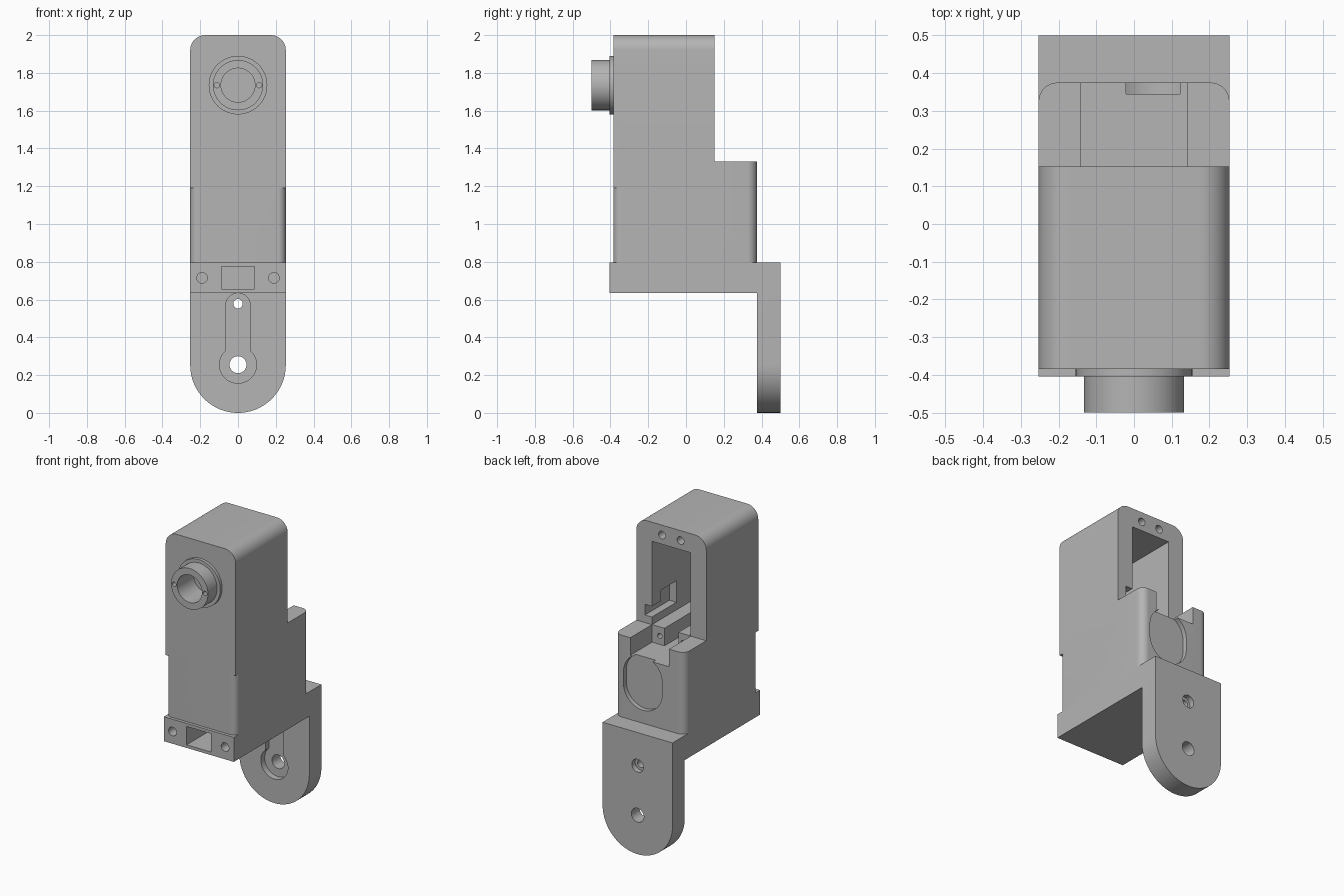
import bpy, bmesh, math
from mathutils import Vector

if "Cube" in bpy.data.objects:
    bpy.data.objects.remove(bpy.data.objects["Cube"])

grey = bpy.data.materials.new("plain_grey")
grey.use_nodes = True
grey.diffuse_color = (0.46, 0.46, 0.46, 1)
grey.node_tree.nodes["Principled BSDF"].inputs["Base Color"].default_value = grey.diffuse_color


def rounded(u0, v0, u1, v1, radii=(0, 0, 0, 0), steps=12):
    """Rectangle outline; radii run counter-clockwise from the lower left."""
    signs = ((1, 1), (-1, 1), (-1, -1), (1, -1))
    corners = ((u0, v0), (u1, v0), (u1, v1), (u0, v1))
    pts = []
    for i, ((u, v), (su, sv), r) in enumerate(zip(corners, signs, radii)):
        if r == 0:
            pts.append((u, v))
            continue
        for k in range(steps + 1):
            a = math.pi + (i + k / steps) * math.pi / 2
            pts.append((u + su * r + r * math.cos(a), v + sv * r + r * math.sin(a)))
    return pts


def circle(u, v, r):
    return rounded(u - r, v - r, u + r, v + r, (r,) * 4)


def prism(name, pts, axis, a, b):
    """Extrude an outline along y (outline in x, z) or z (outline in x, y)."""
    bm = bmesh.new()
    place = (lambda u, v: Vector((u, a, v))) if axis == "y" else (lambda u, v: Vector((u, v, a)))
    verts = [bm.verts.new(place(u, v)) for u, v in pts]
    bmesh.ops.remove_doubles(bm, verts=verts, dist=1e-5)
    face = bm.faces.new([v for v in verts if v.is_valid])
    out = bmesh.ops.extrude_face_region(bm, geom=[face])
    shift = Vector((0, b - a, 0)) if axis == "y" else Vector((0, 0, b - a))
    bmesh.ops.translate(bm, vec=shift, verts=[g for g in out["geom"] if isinstance(g, bmesh.types.BMVert)])
    bmesh.ops.recalc_face_normals(bm, faces=bm.faces)
    mesh = bpy.data.meshes.new(name)
    bm.to_mesh(mesh)
    bm.free()
    mesh.materials.append(grey)
    obj = bpy.data.objects.new(name, mesh)
    bpy.context.collection.objects.link(obj)
    return obj


def combine(obj, operation, pts, axis, a, b):
    """Join or cut with a temporary prism."""
    tool = prism("helper", pts, axis, a, b)
    tool.hide_render = True
    mod = obj.modifiers.new(operation.lower(), "BOOLEAN")
    mod.operation, mod.solver, mod.object = operation, "EXACT", tool
    bpy.context.view_layer.objects.active = obj
    bpy.ops.object.modifier_apply(modifier=mod.name)
    bpy.data.objects.remove(tool)


def cut(obj, pts, axis, a, b):
    combine(obj, "DIFFERENCE", pts, axis, a, b)


W = 0.253       # half width of the whole body
FRONT = -0.385  # front face of the housing
SLOT = 0.14     # half width of the rear opening

# Housing: tall upper box joined to the deeper lower box
housing = prism("housing", rounded(-W, 1.19, W, 2, (0, 0, 0.08, 0.08)), "y", FRONT, 0.152)
combine(housing, "UNION", rounded(-W, FRONT, W, 0.375, (0.04, 0.04, 0.05, 0.05)), "z", 0.79, 1.33)

# Rear cavity, step slot, and channel between the two inner ledges
cut(housing, rounded(-SLOT, 1.33, SLOT, 1.875), "y", -0.3, 0.45)
cut(housing, rounded(-SLOT, 1.215, SLOT, 1.4), "y", 0.15, 0.45)
cut(housing, rounded(-0.05, 1.215, 0.05, 1.4), "y", -0.3, 0.3)
# Side notch in the cavity wall
cut(housing, rounded(0.1, 1.38, 0.19, 1.45), "y", -0.1, 0.3)
cut(housing, rounded(0.1, 1.4, 0.19, 1.52), "y", -0.1, 0.06)
# Screw holes in the rim and ledges
for side in (-1, 1):
    cut(housing, circle(side * 0.067, 1.935, 0.025), "y", 0.0, 0.3)
    cut(housing, circle(side * 0.085, 1.27, 0.016), "y", 0.05, 0.2)
# Oval recess on the lower back
cut(housing, rounded(-0.09, 0.88, 0.19, 1.235, (0.14,) * 4), "y", 0.345, 0.45)
# Lens bore entering the front wall
cut(housing, circle(0, 1.735, 0.09), "y", -0.6, -0.33)

# Lens mount: flange and barrel with a bore and two pin holes
lens = prism("lens_barrel", circle(0, 1.735, 0.133), "y", -0.5, FRONT)
combine(lens, "UNION", circle(0, 1.735, 0.155), "y", -0.405, FRONT)
cut(lens, circle(0, 1.735, 0.09), "y", -0.6, -0.3)
for side in (-1, 1):
    cut(lens, circle(side * 0.112, 1.735, 0.014), "y", -0.6, -0.45)

# Base and hanging mounting tab in one piece
mount = prism("base_and_mounting_tab", rounded(-W, 0, W, 0.795, (W, W, 0, 0), 20), "y", 0.375, 0.5)
combine(mount, "UNION", rounded(-W, 0.635, W, 0.795), "y", -0.405, 0.4)
# Front socket and screw holes
cut(mount, rounded(-0.088, 0.655, 0.088, 0.775), "y", -0.5, -0.15)
for side in (-1, 1):
    cut(mount, circle(side * 0.19, 0.715, 0.028), "y", -0.5, -0.3)
# Keyhole recess on the front of the tab
cut(mount, rounded(-0.065, 0.255, 0.065, 0.634, (0, 0, 0.065, 0.065)), "y", 0.37, 0.415)
cut(mount, circle(0, 0.255, 0.098), "y", 0.37, 0.415)
# Through holes, the upper one counterbored from behind
cut(mount, circle(0, 0.255, 0.045), "y", 0.3, 0.6)
cut(mount, circle(0, 0.578, 0.025), "y", 0.37, 0.6)
cut(mount, circle(0, 0.578, 0.042), "y", 0.465, 0.6)

# Smooth the round surfaces and keep the edges crisp
bpy.ops.object.select_all(action="DESELECT")
for obj in (housing, lens, mount):
    obj.select_set(True)
bpy.context.view_layer.objects.active = housing
bpy.ops.object.shade_smooth_by_angle(angle=math.radians(30))
